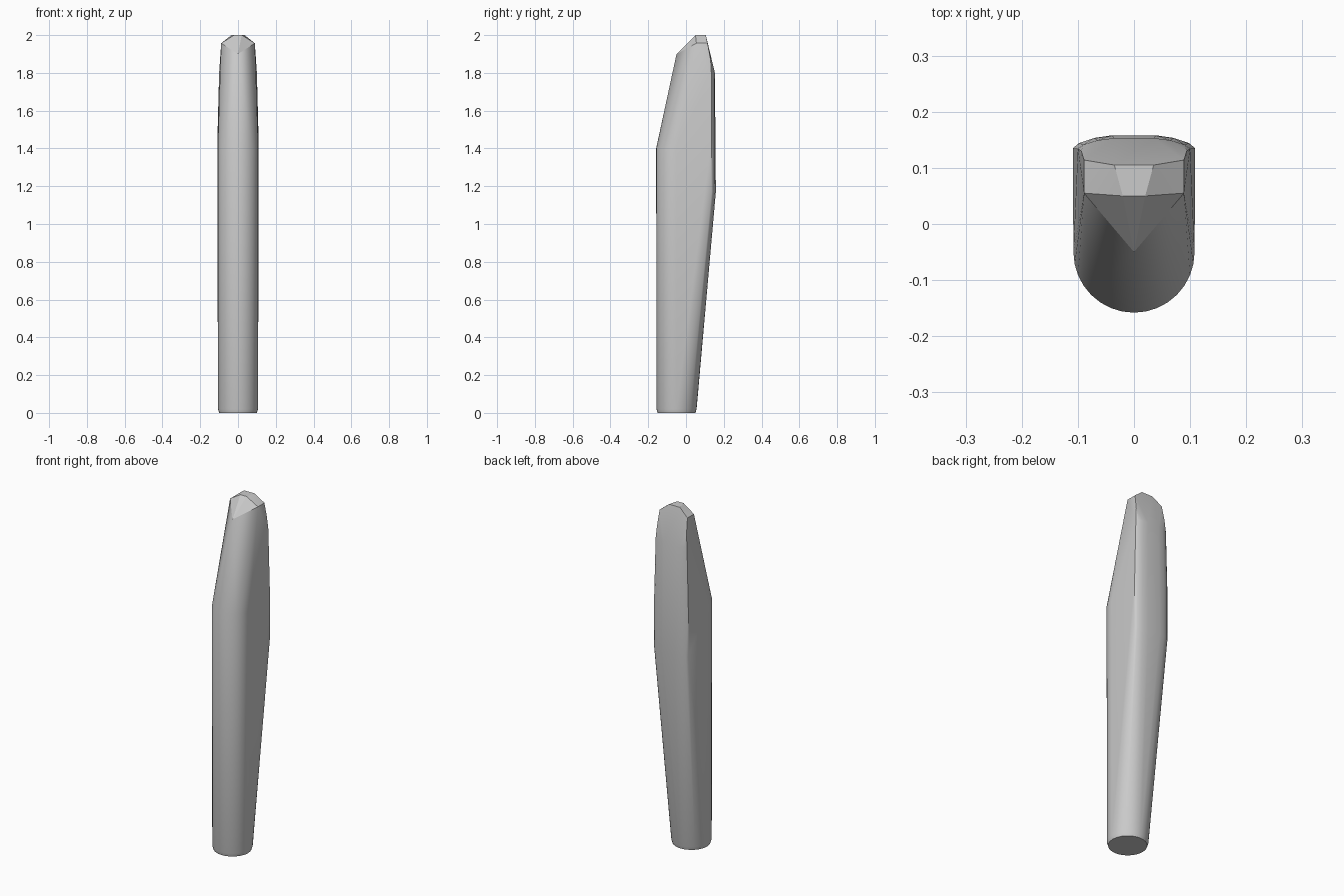
import bpy, bmesh, math

cube = bpy.data.objects.get("Cube")
if cube:
    bpy.data.objects.remove(cube, do_unlink=True)

grey = bpy.data.materials.new("light grey")
grey.use_nodes = True
colour = (0.6, 0.6, 0.6, 1)
grey.diffuse_color = colour
grey.node_tree.nodes["Principled BSDF"].inputs["Base Color"].default_value = colour

CENTRE_Y = -0.05
SIDES = 32


def arc(radius, z, start=0, end=2 * math.pi, steps=SIDES):
    """Points of a round section about the front axis."""
    return [(radius * math.cos(start + (end - start) * i / steps),
             CENTRE_Y + radius * math.sin(start + (end - start) * i / steps), z)
            for i in range(steps + 1)]


def mirrored(points):
    return [(s * x, y, z) for x, y, z in points for s in (-1, 1)]


def back(width, corner_y, back_y, z):
    """Curved back edge with a flat middle."""
    return mirrored([(width, corner_y, z), (width * 0.9, corner_y + (back_y - corner_y) * 0.4, z),
                     (width * 0.65, corner_y + (back_y - corner_y) * 0.8, z),
                     (width * 0.36, back_y, z)])


# Round foot with a slight bevel
points = arc(0.1, 0) + arc(0.106, 0.02)

# Deep middle with a round front
for z in (1.17, 1.4):
    points += arc(0.108, z, math.pi, 2 * math.pi, SIDES // 2)
points += back(0.109, 0.135, 0.158, 1.17)
points += back(0.109, 0.135, 0.158, 1.45)
points += back(0.1, 0.134, 0.153, 1.8)

# Pointed front and chamfered tip
points.append((0, CENTRE_Y, 1.9))
points += mirrored([(0.02, 0.05, 2), (0.035, 0.105, 2),
                    (0.089, 0.055, 1.957), (0.089, 0.114, 1.957),
                    (0.094, 0.13, 1.87)])

bm = bmesh.new()
for p in points:
    bm.verts.new(p)
bmesh.ops.remove_doubles(bm, verts=bm.verts, dist=0.0005)
hull = bmesh.ops.convex_hull(bm, input=bm.verts)
loose = {g for g in hull["geom_interior"] + hull["geom_unused"]
         if isinstance(g, bmesh.types.BMVert)}
bmesh.ops.delete(bm, geom=list(loose), context="VERTS")
bmesh.ops.dissolve_limit(bm, angle_limit=math.radians(1), verts=bm.verts, edges=bm.edges)
bmesh.ops.recalc_face_normals(bm, faces=bm.faces)

mesh = bpy.data.meshes.new("tapered_body")
bm.to_mesh(mesh)
bm.free()
mesh.materials.append(grey)
body = bpy.data.objects.new("tapered_body", mesh)
bpy.context.collection.objects.link(body)
bpy.ops.object.select_all(action="DESELECT")
body.select_set(True)
bpy.context.view_layer.objects.active = body
bpy.ops.object.shade_smooth_by_angle(angle=math.radians(20))
